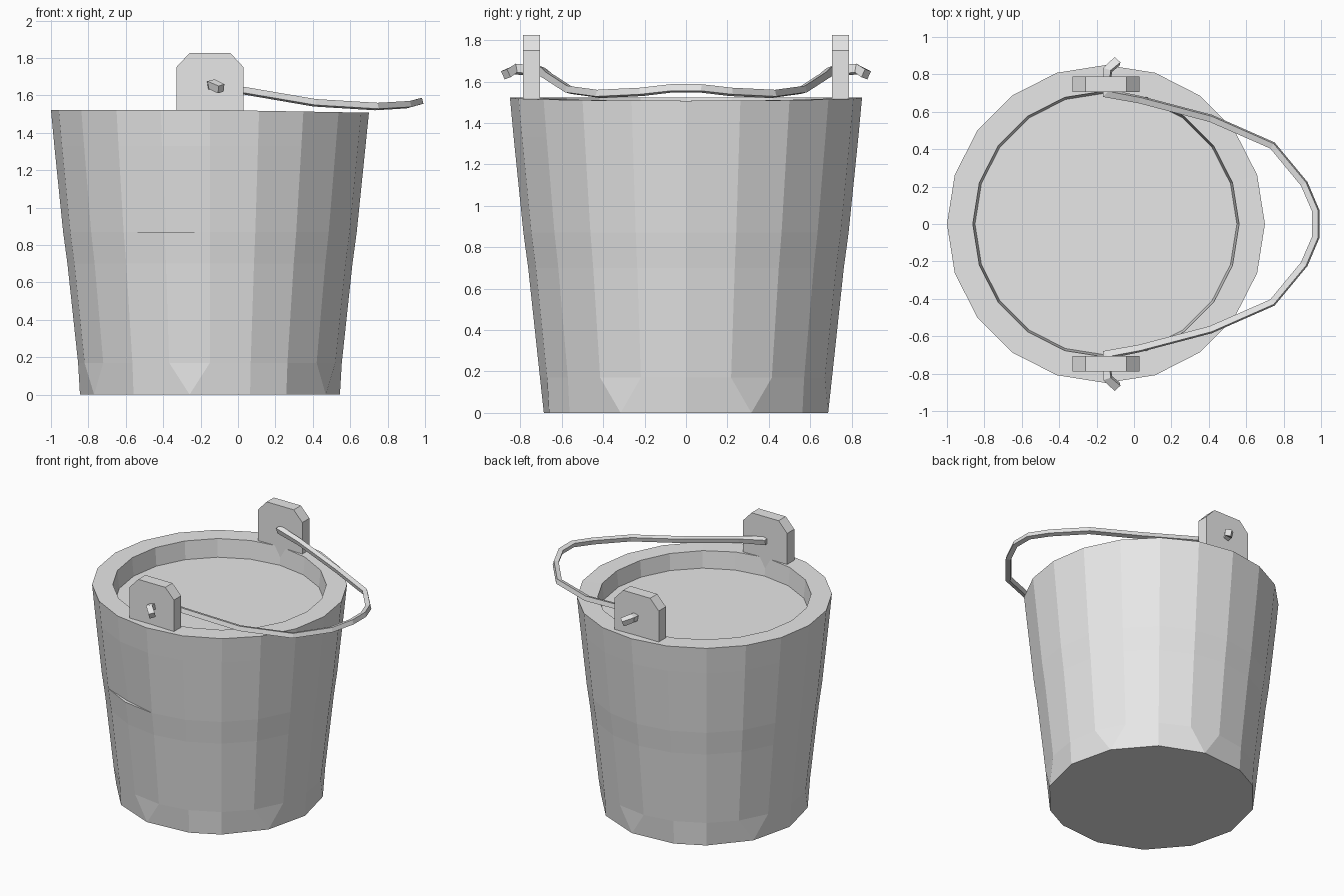
import bpy
import bmesh
import math
from mathutils import Vector

if "Cube" in bpy.data.objects:
    bpy.data.objects.remove(bpy.data.objects["Cube"], do_unlink=True)

grey = bpy.data.materials.new("plain_grey")
grey.use_nodes = True
grey.diffuse_color = (0.8, 0.8, 0.8, 1)
grey.node_tree.nodes["Principled BSDF"].inputs["Base Color"].default_value = (0.8, 0.8, 0.8, 1)

SIDES = 20
CENTRE_X = -0.15


def loft(name, rings):
    """Skin a list of equal-length rings and cap both ends."""
    bm = bmesh.new()
    loops = [[bm.verts.new(p) for p in ring] for ring in rings]
    n = len(rings[0])
    for a, b in zip(loops, loops[1:]):
        for i in range(n):
            j = (i + 1) % n
            bm.faces.new((a[i], a[j], b[j], b[i]))
    bm.faces.new(loops[0][::-1])
    bm.faces.new(loops[-1])
    bmesh.ops.remove_doubles(bm, verts=bm.verts, dist=0.0005)
    bmesh.ops.recalc_face_normals(bm, faces=bm.faces)
    mesh = bpy.data.meshes.new(name)
    bm.to_mesh(mesh)
    bm.free()
    mesh.materials.append(grey)
    obj = bpy.data.objects.new(name, mesh)
    bpy.context.collection.objects.link(obj)
    return obj


def ring(radius, z, dip=0.0, merged=()):
    """Bucket ring; merged steps share one point with the next step."""
    points = []
    for i in range(SIDES):
        step = i
        if i in merged:
            step = i + 0.5
        elif (i - 1) % SIDES in merged:
            step = i - 0.5
        a = math.tau * step / SIDES
        points.append(Vector((CENTRE_X + radius * math.cos(a), radius * math.sin(a),
                              z - dip * max(0, math.cos(a)))))
    return points


# Bucket: tapered staves, slight waist, rim and recessed inner floor
upper_waist = ring(0.785, 0.87)
split = upper_waist[14]
upper_waist[14] = Vector((CENTRE_X + (split.x - CENTRE_X) * 0.97, split.y * 0.97, split.z))
loft("bucket", [
    ring(0.695, 0, merged=(1, 4, 8, 11, 14, 18)),
    ring(0.705, 0.17),
    ring(0.762, 0.70),
    ring(0.785, 0.87),
    upper_waist,
    ring(0.832, 1.33),
    ring(0.85, 1.522, 0.015),
    ring(0.712, 1.522, 0.015),
    ring(0.70, 1.39),
])

# Lugs: chamfered upright plates on the rim
lug_profile = [(-0.33, 1.45), (0.03, 1.45), (0.03, 1.75),
               (-0.04, 1.825), (-0.26, 1.825), (-0.33, 1.75)]
for side, label in ((-1, "front"), (1, "back")):
    loft(label + "_lug", [[(x, side * y, z) for x, z in lug_profile]
                          for y in (0.705, 0.788)])

# Handle: square wire bent through both lugs, resting over the left side
half = [(-0.09, 0.87, 1.635), (-0.14, 0.825, 1.66), (-0.15, 0.70, 1.65),
        (0.03, 0.665, 1.625), (0.41, 0.565, 1.56), (0.74, 0.42, 1.54),
        (0.91, 0.215, 1.55), (0.972, 0.07, 1.567)]
path = [Vector(p) for p in half]
path += [Vector((p.x, -p.y, p.z)) for p in reversed(path)]
rings = []
for i, p in enumerate(path):
    tangent = (path[min(i + 1, len(path) - 1)] - path[max(i - 1, 0)]).normalized()
    across = tangent.cross(Vector((0, 0, 1))).normalized()
    up = across.cross(tangent)
    size = 0.02 if 2 < i < len(path) - 3 else 0.026
    rings.append([p + across * size * u + up * size * v
                  for u, v in ((1, 0.6), (-0.6, 1), (-1, -0.6), (0.6, -1))])
loft("handle", rings)
